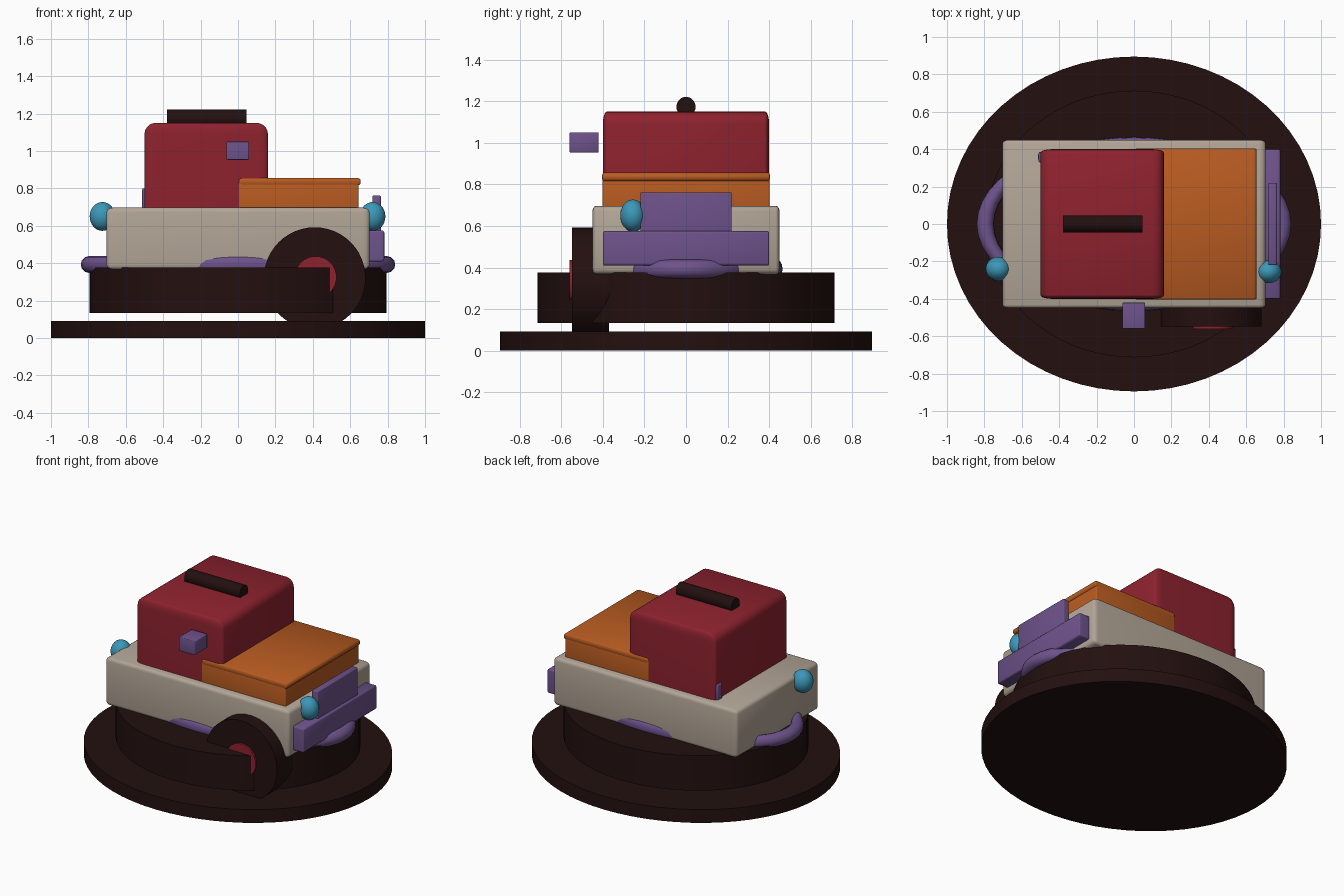
import bpy, bmesh, math
from mathutils import Matrix, Vector

if "Cube" in bpy.data.objects:
    bpy.data.objects.remove(bpy.data.objects["Cube"])


def material(name, rgb):
    m = bpy.data.materials.new(name)
    m.diffuse_color = (*rgb, 1)
    m.use_nodes = True
    m.node_tree.nodes["Principled BSDF"].inputs["Base Color"].default_value = m.diffuse_color
    return m


DARK = material("dark_brown", (0.017, 0.005, 0.005))
RED = material("deep_red", (0.27, 0.016, 0.028))
ORANGE = material("orange", (0.48, 0.105, 0.015))
BEIGE = material("beige", (0.45, 0.38, 0.31))
PURPLE = material("purple", (0.155, 0.085, 0.26))
TEAL = material("teal", (0.045, 0.31, 0.48))


def finish(bm, name, mat, angle=35):
    bmesh.ops.recalc_face_normals(bm, faces=bm.faces)
    me = bpy.data.meshes.new(name)
    bm.to_mesh(me)
    bm.free()
    me.materials.append(mat)
    ob = bpy.data.objects.new(name, me)
    bpy.context.collection.objects.link(ob)
    bpy.ops.object.select_all(action='DESELECT')
    ob.select_set(True)
    bpy.context.view_layer.objects.active = ob
    bpy.ops.object.shade_smooth_by_angle(angle=math.radians(angle))
    return ob


def box(name, mat, x, y, z, r=(0.01, 0.01, 0.01), seg=3):
    """Rounded box from axis ranges, with a separate edge radius per axis."""
    lo, hi = Vector((x[0], y[0], z[0])), Vector((x[1], y[1], z[1]))
    bm = bmesh.new()
    bmesh.ops.create_cube(bm, size=1)
    bmesh.ops.scale(bm, vec=[(hi[i] - lo[i]) / r[i] for i in range(3)], verts=bm.verts)
    bmesh.ops.bevel(bm, geom=bm.edges[:], offset=1, segments=seg, profile=0.5, affect='EDGES')
    bmesh.ops.scale(bm, vec=r, verts=bm.verts)
    bmesh.ops.translate(bm, vec=(lo + hi) / 2, verts=bm.verts)
    return finish(bm, name, mat)


def cylinder(name, mat, centre, rx, ry, depth, axis='Z', seg=64):
    bm = bmesh.new()
    bmesh.ops.create_cone(bm, cap_ends=True, segments=seg, radius1=1, radius2=1, depth=depth)
    bmesh.ops.scale(bm, vec=(rx, ry, 1), verts=bm.verts)
    turn = {'Z': Matrix(), 'X': Matrix.Rotation(math.pi / 2, 4, 'Y'),
            'Y': Matrix.Rotation(math.pi / 2, 4, 'X')}[axis]
    bmesh.ops.transform(bm, matrix=Matrix.Translation(centre) @ turn, verts=bm.verts)
    return finish(bm, name, mat)


def sphere(name, mat, centre, radii):
    bm = bmesh.new()
    bmesh.ops.create_uvsphere(bm, u_segments=32, v_segments=16, radius=1)
    bmesh.ops.scale(bm, vec=radii, verts=bm.verts)
    bmesh.ops.translate(bm, vec=centre, verts=bm.verts)
    return finish(bm, name, mat)


def oval_ring(name, mat, z, major, minor, y_scale, n=48, m=12):
    bm = bmesh.new()
    rings = []
    for i in range(n):
        a = math.tau * i / n
        ring = []
        for j in range(m):
            b = math.tau * j / m
            d = major + minor * math.cos(b)
            ring.append(bm.verts.new((d * math.cos(a), d * math.sin(a) * y_scale,
                                      z + minor * math.sin(b))))
        rings.append(ring)
    for i in range(n):
        p, q = rings[i], rings[(i + 1) % n]
        for j in range(m):
            k = (j + 1) % m
            bm.faces.new((p[j], q[j], q[k], p[k]))
    return finish(bm, name, mat, 60)


# Oval stand: ground plate and the floating drum above it
cylinder("base_plate", DARK, (0, 0, 0.046), 1.0, 0.895, 0.092)
cylinder("base_drum", DARK, (0, 0, 0.255), 0.793, 0.713, 0.242)

# Vehicle body, cabin and bonnet
box("body", BEIGE, (-0.703, 0.703), (-0.45, 0.45), (0.367, 0.697), (0.035, 0.018, 0.025))
box("cabin", RED, (-0.5, 0.16), (-0.4, 0.4), (0.6, 1.15), (0.06, 0.02, 0.06), 5)
box("bonnet", ORANGE, (0.003, 0.645), (-0.402, 0.402), (0.62, 0.835), (0.008, 0.008, 0.008))
box("bonnet_lid", ORANGE, (0.003, 0.656), (-0.404, 0.404), (0.815, 0.856), (0.018, 0.008, 0.018))

# Bumper, grille and rear latch
box("front_bumper", PURPLE, (0.69, 0.782), (-0.4, 0.4), (0.41, 0.575), (0.012, 0.006, 0.012))
box("grille", PURPLE, (0.718, 0.764), (-0.22, 0.22), (0.5, 0.762), (0.008, 0.006, 0.008))
box("rear_latch", PURPLE, (-0.512, -0.46), (0.33, 0.385), (0.64, 0.8), (0.008, 0.015, 0.006))

# Side block standing off the cabin
box("side_mirror", PURPLE, (-0.062, 0.06), (-0.56, -0.42), (0.953, 1.05), (0.008, 0.005, 0.005))

# Oval ring around the lower body
oval_ring("skirt_ring", PURPLE, 0.393, 0.796, 0.045, 0.552)

# Lamps
sphere("front_lamp", TEAL, (0.72, -0.255, 0.65), (0.068, 0.061, 0.077))
sphere("rear_lamp", TEAL, (-0.725, -0.24, 0.65), (0.068, 0.065, 0.077))

# Wheel with hub
cylinder("wheel", DARK, (0.41, -0.459, 0.32), 0.272, 0.272, 0.178, 'Y', 48)
cylinder("wheel_hub", RED, (0.415, -0.5, 0.325), 0.112, 0.112, 0.122, 'Y', 32)

# Roof bar
cylinder("roof_bar", DARK, (-0.167, 0, 1.173), 0.048, 0.046, 0.424, 'X', 24)
